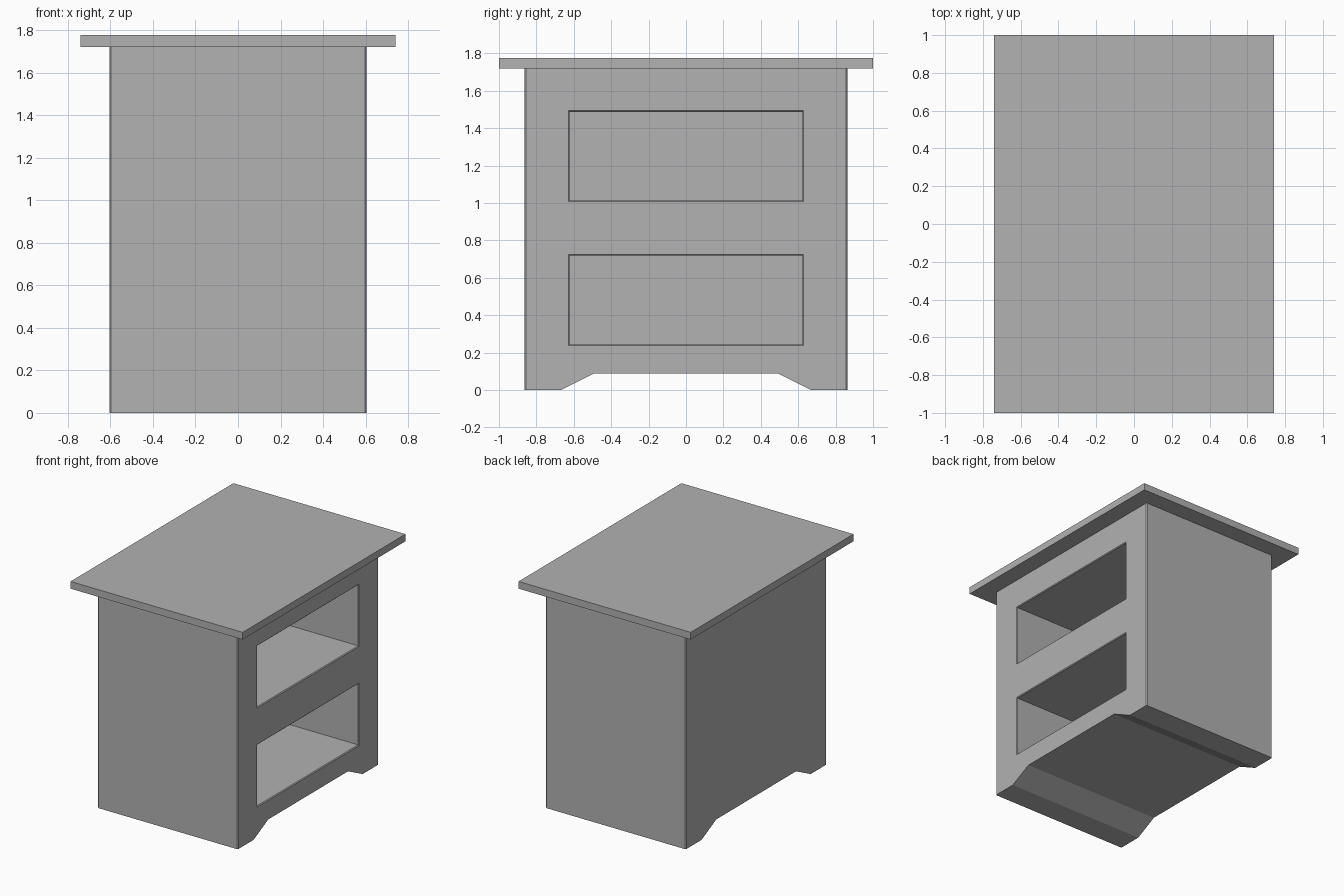
import bpy, bmesh

if "Cube" in bpy.data.objects:
    bpy.data.objects.remove(bpy.data.objects["Cube"])

grey = bpy.data.materials.new("plain grey")
grey.diffuse_color = (0.445, 0.445, 0.445, 1)
grey.use_nodes = True
grey.node_tree.nodes["Principled BSDF"].inputs["Base Color"].default_value = grey.diffuse_color


def make_object(name, bm):
    bmesh.ops.recalc_face_normals(bm, faces=bm.faces[:])
    mesh = bpy.data.meshes.new(name)
    bm.to_mesh(mesh)
    bm.free()
    mesh.materials.append(grey)
    obj = bpy.data.objects.new(name, mesh)
    bpy.context.collection.objects.link(obj)
    return obj


def loft(rings):
    """Solid joining (x, [(y, z), ...]) outlines along the x axis."""
    bm = bmesh.new()
    loops = [[bm.verts.new((x, y, z)) for y, z in pts] for x, pts in rings]
    for a, b in zip(loops, loops[1:]):
        for i in range(len(a)):
            j = (i + 1) % len(a)
            bm.faces.new((a[i], a[j], b[j], b[i]))
    bm.faces.new(loops[0])
    bm.faces.new(loops[-1])
    return bm


def rect(y, z0, z1, grow=0.0):
    return [(-y - grow, z0 - grow), (y + grow, z0 - grow),
            (y + grow, z1 + grow), (-y - grow, z1 + grow)]


HX, HY, TOP_Z = 0.603, 0.863, 1.72

# cabinet body: side outline with a cut-away base between the feet
half = [(0.49, 0.09), (0.67, 0.0), (HY, 0.0), (HY, TOP_Z)]
outline = half + [(-y, z) for y, z in reversed(half)]
bm = loft([(-HX, outline), (HX, outline)])
# slightly eased upright corners
corners = [e for e in bm.edges
           if abs(e.verts[0].co.z - e.verts[1].co.z) > 1]
bmesh.ops.bevel(bm, geom=corners, offset=0.007, segments=1, affect='EDGES')
body = make_object("cabinet_body", bm)

# two open compartments with eased front edges
for label, z0, z1 in (("lower", 0.24, 0.723), ("upper", 1.01, 1.492)):
    inner = rect(0.622, z0 + 0.004, z1 - 0.004)
    cutter = make_object(label + "_compartment_cutter", loft([
        (-0.5, inner), (HX - 0.006, inner),
        (HX + 0.006, rect(0.622, z0 + 0.004, z1 - 0.004, 0.012))]))
    cutter.hide_render = True
    cutter.hide_set(True)
    mod = body.modifiers.new(label + " compartment", 'BOOLEAN')
    mod.operation = 'DIFFERENCE'
    mod.solver = 'EXACT'
    mod.object = cutter

# overhanging table top
make_object("table_top", loft([(x, rect(1.0, TOP_Z, 1.776)) for x in (-0.74, 0.74)]))
